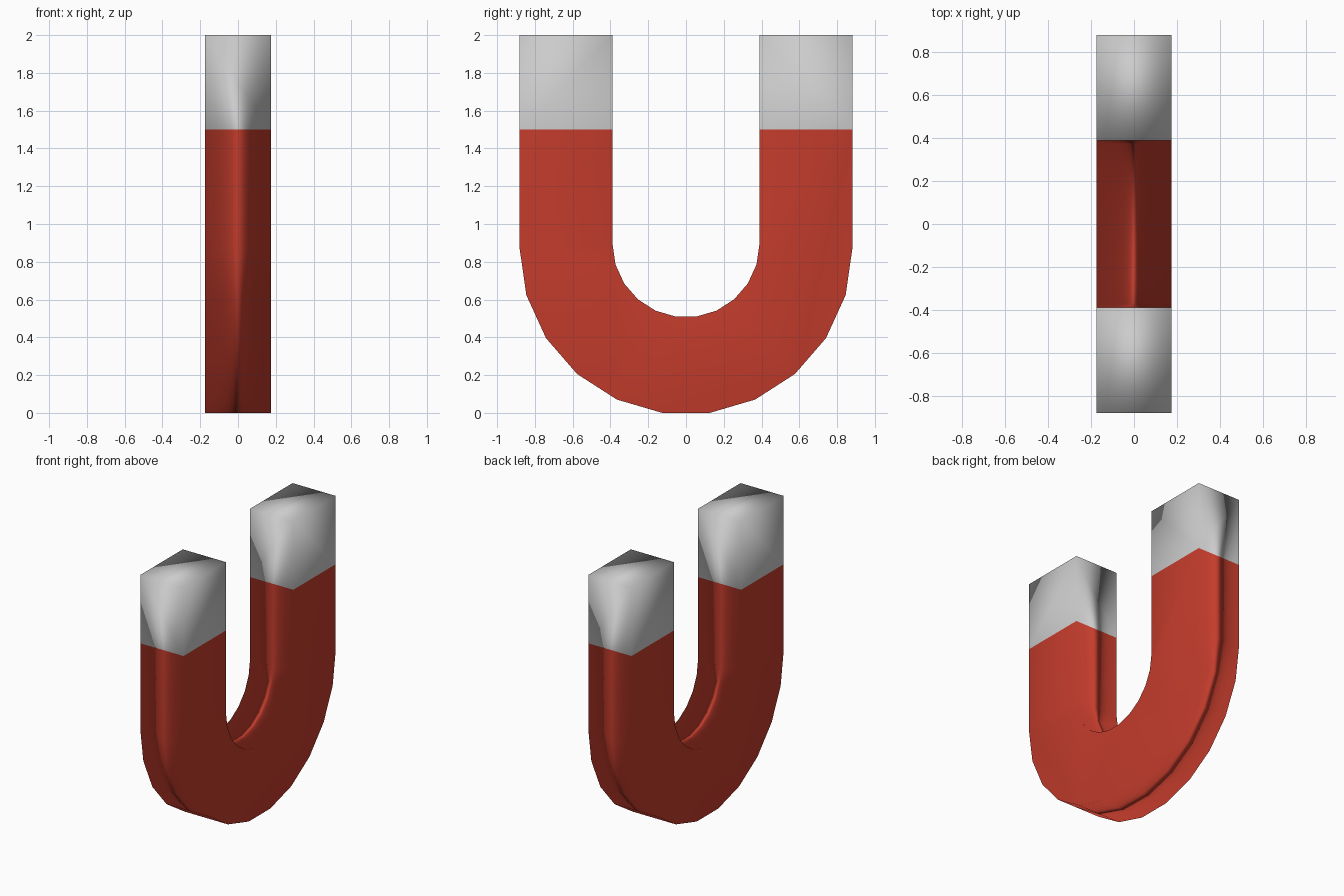
import bpy, bmesh
from math import cos, sin, pi

if "Cube" in bpy.data.objects:
    bpy.data.objects.remove(bpy.data.objects["Cube"])

HALF_T = 0.175      # half thickness in x
SPLIT, TOP = 1.5, 2.0
SEG = 11            # segments around the bend


def arc(radius, centre_z):
    """Half circle below centre_z, from -y round to +y."""
    return [(-radius * cos(pi * i / SEG), centre_z - radius * sin(pi * i / SEG))
            for i in range(SEG + 1)]


def material(name, colour):
    mat = bpy.data.materials.new(name)
    mat.diffuse_color = colour
    mat.use_nodes = True
    mat.node_tree.nodes["Principled BSDF"].inputs["Base Color"].default_value = mat.diffuse_color
    return mat


OUT, INN = 0.881, 0.389
outer = [(-OUT, SPLIT)] + arc(OUT, 0.872) + [(OUT, SPLIT)]
inner = [(-INN, SPLIT)] + arc(INN, 0.895) + [(INN, SPLIT)]

bm = bmesh.new()
cache = {}


def vert(x, p):
    key = (x, round(p[0], 5), round(p[1], 5))
    if key not in cache:
        cache[key] = bm.verts.new(key)
    return cache[key]


def face(points, mat):
    bm.faces.new([vert(*p) for p in points]).material_index = mat


def wall(a, b, mat):
    face([(-HALF_T, a), (HALF_T, a), (HALF_T, b), (-HALF_T, b)], mat)


# red bend: two flat sides plus outer and inner walls
for x in (-HALF_T, HALF_T):
    face([(x, p) for p in outer + inner[::-1]], 0)
for path in (outer, inner):
    for a, b in zip(path, path[1:]):
        wall(a, b, 0)

# grey pole tips
for s in (-1, 1):
    a, b = (s * OUT, SPLIT), (s * INN, SPLIT)
    c, d = (s * INN, TOP), (s * OUT, TOP)
    for x in (-HALF_T, HALF_T):
        face([(x, p) for p in (a, b, c, d)], 1)
    for p, q in ((b, c), (c, d), (d, a)):
        wall(p, q, 1)

bmesh.ops.recalc_face_normals(bm, faces=bm.faces)
mesh = bpy.data.meshes.new("horseshoe_magnet")
bm.to_mesh(mesh)
bm.free()
mesh.materials.append(material("red_paint", (0.55, 0.045, 0.025, 1)))
mesh.materials.append(material("bare_steel", (0.6, 0.6, 0.6, 1)))
mesh.shade_smooth()

magnet = bpy.data.objects.new("horseshoe_magnet", mesh)
bpy.context.collection.objects.link(magnet)

# soft shading led by the large side faces
mod = magnet.modifiers.new("weighted_normals", 'WEIGHTED_NORMAL')
mod.mode = 'FACE_AREA'
